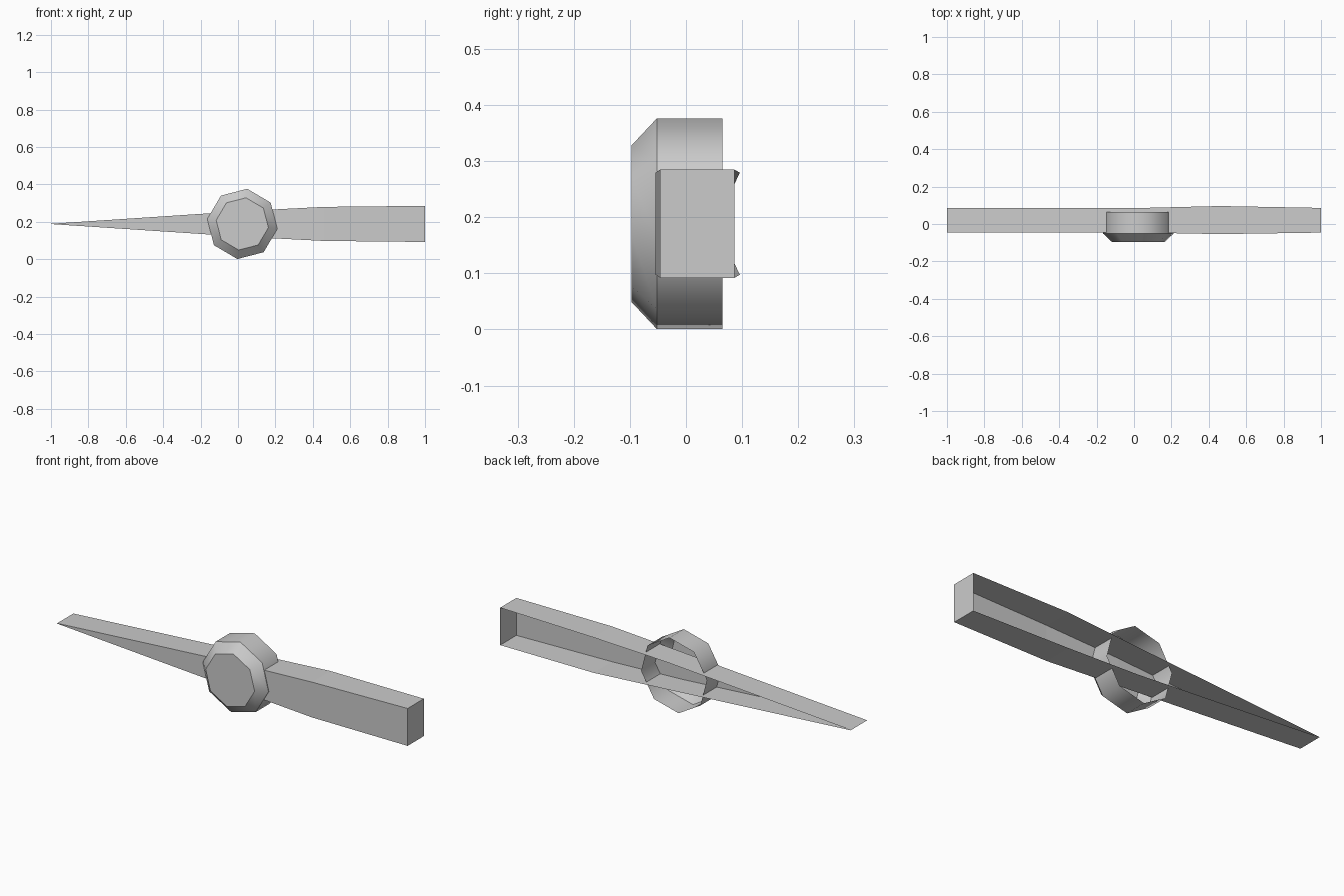
import bpy, bmesh, math

if "Cube" in bpy.data.objects:
    bpy.data.objects.remove(bpy.data.objects["Cube"])

grey = bpy.data.materials.new("plain_grey")
grey.diffuse_color = (0.6, 0.6, 0.6, 1)
grey.use_nodes = True
grey.node_tree.nodes["Principled BSDF"].inputs["Base Color"].default_value = grey.diffuse_color
MID_Z = 0.1885


def finish(bm, name):
    mesh = bpy.data.meshes.new(name)
    bm.to_mesh(mesh)
    bm.free()
    mesh.materials.append(grey)
    obj = bpy.data.objects.new(name, mesh)
    bpy.context.collection.objects.link(obj)
    return obj


# Tapered arm: open-backed channel through stations (x, half height, front y, back y)
stations = [(-1.0, 0.0008, -0.046, 0.086),
            (0.05, 0.070, -0.046, 0.086),
            (0.46, 0.091, -0.054, 0.096),
            (1.0, 0.0965, -0.046, 0.086)]
bm = bmesh.new()
rows = [[bm.verts.new((x, y, MID_Z + z)) for y, z in ((yb, h), (yf, h), (yf, -h), (yb, -h))]
        for x, h, yf, yb in stations]
for a, b in zip(rows, rows[1:]):
    for i in range(3):
        bm.faces.new((a[i], a[i + 1], b[i + 1], b[i]))
bm.faces.new(rows[-1])  # wide end cap
finish(bm, "tapered_arm")

# Hub: eight-sided open-backed cap with a bevelled front
bm = bmesh.new()
rings = []
for y, r in ((0.065, 0.1895), (-0.052, 0.1895), (-0.097, 0.141)):
    ring = []
    for i in range(8):
        a = math.radians(82 + 45 * i)
        ring.append(bm.verts.new((0.023 + r * math.cos(a), y, MID_Z + r * math.sin(a))))
    rings.append(ring)
for a, b in zip(rings, rings[1:]):
    for i in range(8):
        j = (i + 1) % 8
        bm.faces.new((a[i], b[i], b[j], a[j])).smooth = True
bm.faces.new(rings[-1])
bmesh.ops.recalc_face_normals(bm, faces=bm.faces)
# Keep the bevel rims crisp, the wall soft
for e in bm.edges:
    if abs(e.verts[0].co.y - e.verts[1].co.y) < 1e-5:
        e.smooth = False
finish(bm, "hub")
